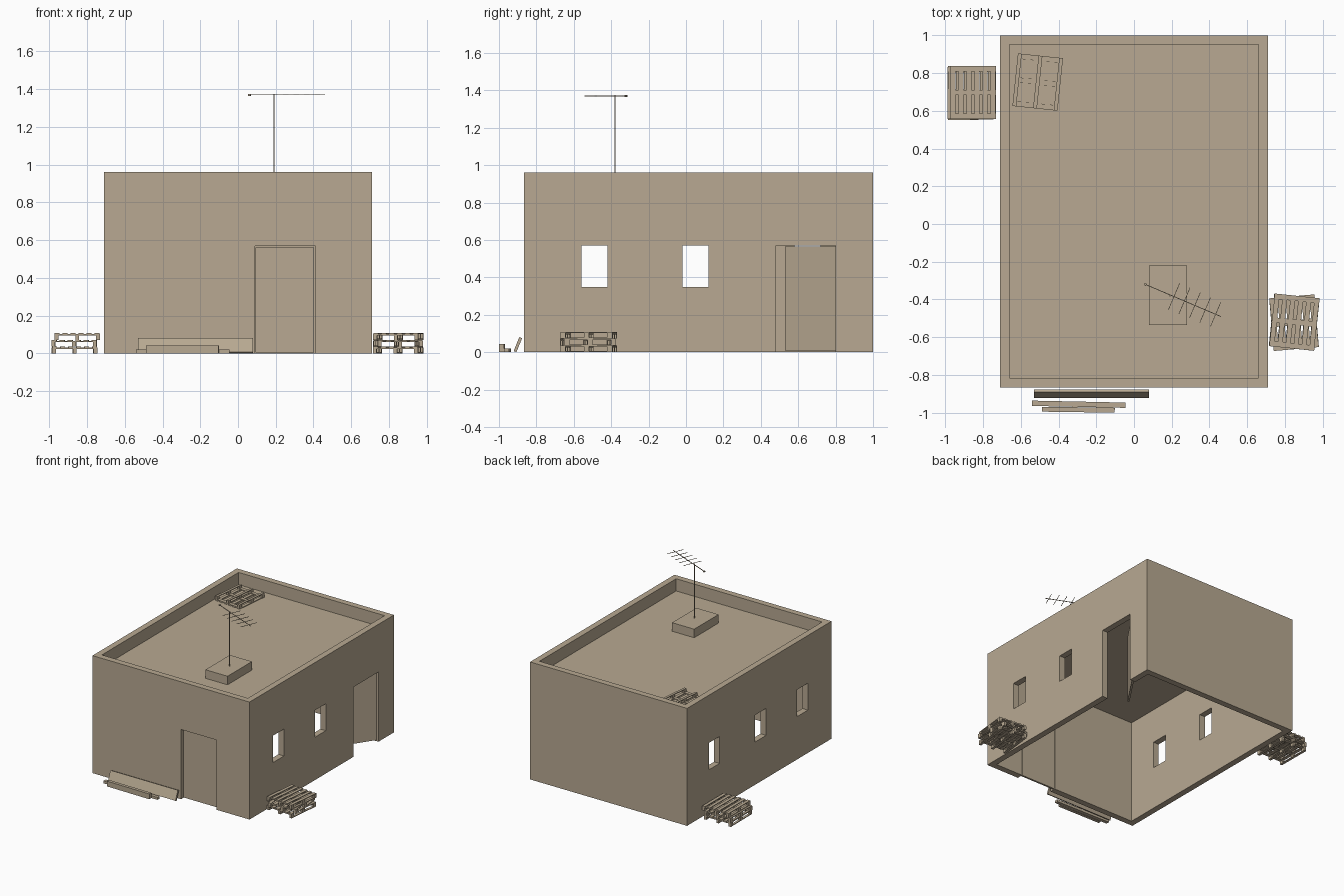
import bpy, bmesh, math
from mathutils import Matrix, Vector

if "Cube" in bpy.data.objects:
    bpy.data.objects.remove(bpy.data.objects["Cube"])

tan = bpy.data.materials.new("sandy_tan")
tan.diffuse_color = (0.479, 0.397, 0.287, 1)
tan.use_nodes = True
tan.node_tree.nodes["Principled BSDF"].inputs["Base Color"].default_value = tan.diffuse_color


def add_box(bm, lo, hi, mat=Matrix.Identity(4)):
    """Axis box between two corners, then transformed."""
    lo, hi = Vector(lo), Vector(hi)
    size = hi - lo
    m = mat @ Matrix.Translation((lo + hi) / 2) @ Matrix.Diagonal((*size, 1))
    bmesh.ops.create_cube(bm, size=1, matrix=m)


def finish(name, bm):
    bmesh.ops.recalc_face_normals(bm, faces=bm.faces)
    me = bpy.data.meshes.new(name)
    bm.to_mesh(me)
    bm.free()
    me.materials.append(tan)
    ob = bpy.data.objects.new(name, me)
    bpy.context.collection.objects.link(ob)
    return ob


def box(name, lo, hi, mat=Matrix.Identity(4)):
    bm = bmesh.new()
    add_box(bm, lo, hi, mat)
    return finish(name, bm)


def place(x, y, z, deg=0, axis='Z'):
    return Matrix.Translation((x, y, z)) @ Matrix.Rotation(math.radians(deg), 4, axis)


# hollow house shell: open underneath, recessed roof with parapet
house = box("house_shell", (-0.71, -0.865, 0), (0.71, 1.0, 0.96))
cuts = [((-0.66, -0.815, -0.1), (0.66, 0.95, 0.85)),    # room
        ((-0.66, -0.815, 0.86), (0.66, 0.95, 1.1)),     # roof recess
        ((0.09, -0.95, -0.2), (0.41, -0.75, 0.57)),     # front doorway
        ((0.6, 0.48, -0.2), (0.8, 0.80, 0.57))]         # side doorway
for y in (-0.56, -0.02):                                # paired windows
    cuts.append(((-0.9, y, 0.35), (0.9, y + 0.14, 0.57)))
cuts.append(((-0.9, 0.58, 0.35), (-0.5, 0.72, 0.57)))   # extra left window
bpy.context.view_layer.objects.active = house
for lo, hi in cuts:
    cutter = box("cutter", lo, hi)
    cutter.hide_render = True
    mod = house.modifiers.new("cut", 'BOOLEAN')
    mod.operation = 'DIFFERENCE'
    mod.solver = 'EXACT'
    mod.object = cutter
    bpy.ops.object.modifier_apply(modifier=mod.name)
    bpy.data.objects.remove(cutter)

# doors: front one nearly shut, side one swung inwards
box("front_door", (0.092, -0.835, 0.004), (0.404, -0.82, 0.562))
box("side_door", (-0.015, -0.325, 0.008), (0, 0, 0.566), place(0.69, 0.80, 0, -34))

# roof hatch
box("roof_hatch", (0.08, -0.535, 0.855), (0.28, -0.22, 0.93))

# aerial: mast, boom and cross rods
bm = bmesh.new()
add_box(bm, (0.187, -0.383, 0.92), (0.193, -0.377, 1.375))
boom = place(0.06, -0.32, 1.37, math.degrees(math.atan2(-0.17, 0.40)))
add_box(bm, (0, -0.002, -0.002), (0.435, 0.002, 0.002), boom)
add_box(bm, (-0.006, -0.006, -0.005), (0.006, 0.006, 0.005), boom)
for i in range(5):
    d = 0.165 + i * 0.06
    h = 0.078 - i * 0.002
    add_box(bm, (d - 0.0015, -h, -0.0015), (d + 0.0015, h, 0.0015), boom)
finish("aerial", bm)

# planks by the front wall
box("leaning_plank", (-0.53, -0.008, 0), (0.08, 0.008, 0.081),
    place(0, -0.914, 0.003, -22, 'X'))
box("flat_plank", (-0.247, -0.014, 0), (0.247, 0.014, 0.02), place(-0.293, -0.955, 0, -1.2))
box("square_beam", (-0.193, -0.013, 0), (0.193, 0.013, 0.043), place(-0.295, -0.984, 0, -0.8))


# pallet: deck boards on cross boards, blocks and runners
W, L, H = 0.24, 0.28, 0.036


def add_pallet(bm, mat):
    for i in range(6):
        x = -W / 2 + 0.014 + i * (W - 0.028) / 5
        add_box(bm, (x - 0.013, -L / 2, H - 0.006), (x + 0.013, L / 2, H), mat)
    for j in (-1, 0, 1):
        y = j * (L / 2 - 0.014)
        add_box(bm, (-W / 2, y - 0.014, H - 0.012), (W / 2, y + 0.014, H - 0.006), mat)
        x = j * (W / 2 - 0.01)
        add_box(bm, (x - 0.01, -L / 2, 0), (x + 0.01, L / 2, 0.006), mat)
        for k in (-1, 0, 1):
            yk = k * (L / 2 - 0.014)
            add_box(bm, (x - 0.01, yk - 0.014, 0.006), (x + 0.01, yk + 0.014, H - 0.012), mat)


def pallet_stack(name, x, y, poses):
    bm = bmesh.new()
    for i, (dx, dy, deg) in enumerate(poses):
        add_pallet(bm, place(x + dx, y + dy, i * H, deg))
    finish(name, bm)


pallet_stack("left_pallets", -0.86, 0.695,
             [(-0.006, -0.003, 0.5), (-0.008, 0, -0.5), (0.008, 0.002, 0)])
pallet_stack("right_pallets", 0.848, -0.52, [(0, 0, -6), (0, -0.003, 5), (0.002, 0, -6)])

# single upturned pallet on the roof
bm = bmesh.new()
add_pallet(bm, place(-0.51, 0.752, 0.86 + H, -6) @ Matrix.Rotation(math.pi, 4, 'Y'))
finish("roof_pallet", bm)
